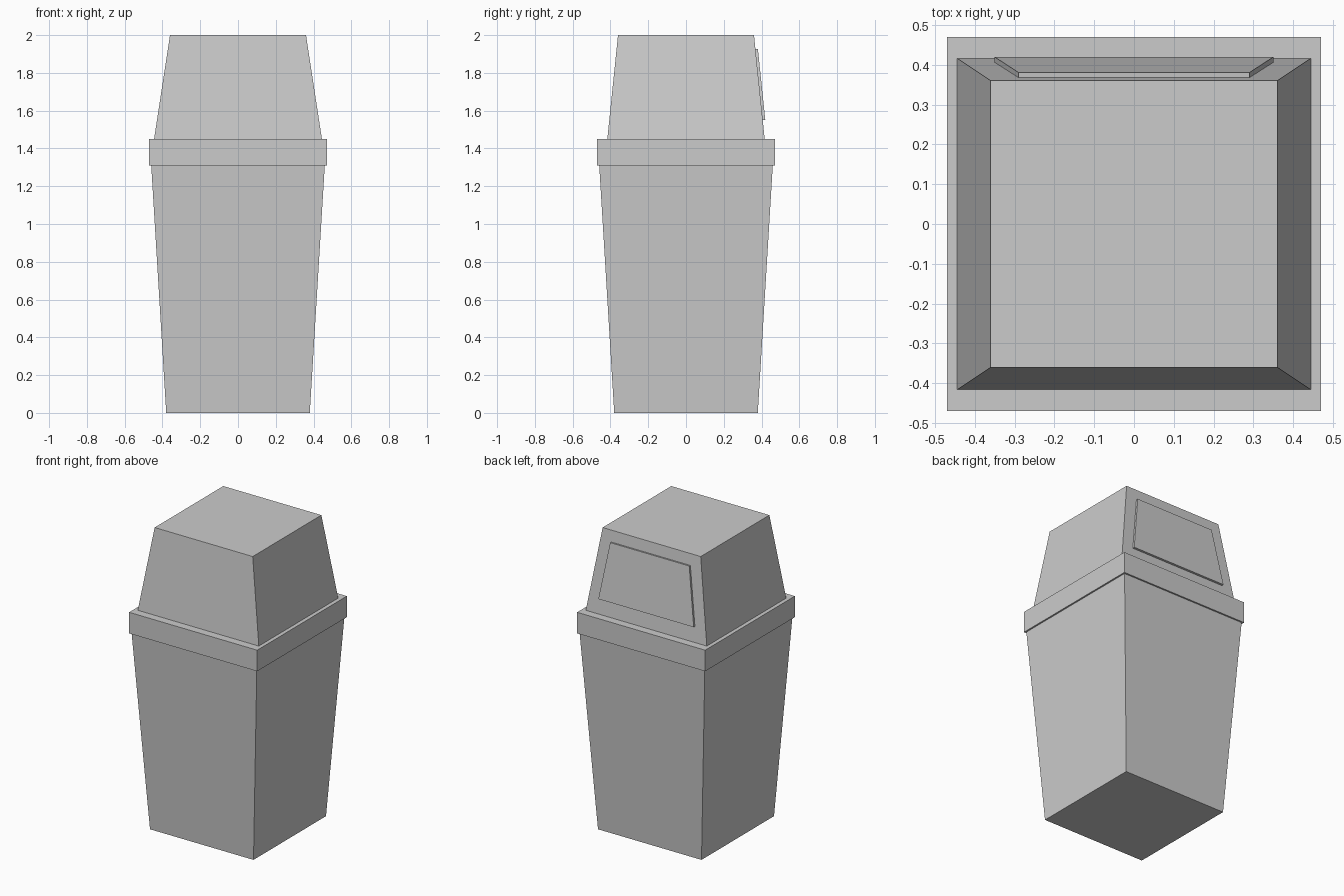
import bpy, bmesh

cube = bpy.data.objects.get("Cube")
if cube:
    bpy.data.objects.remove(cube, do_unlink=True)

grey = bpy.data.materials.new("light grey plastic")
grey.use_nodes = True
grey.diffuse_color = (0.6, 0.6, 0.6, 1)
grey.node_tree.nodes["Principled BSDF"].inputs["Base Color"].default_value = (0.6, 0.6, 0.6, 1)


def loft(name, rings):
    """Skin a stack of four-cornered rings and cap both ends."""
    bm = bmesh.new()
    loops = [[bm.verts.new(p) for p in ring] for ring in rings]
    for a, b in zip(loops, loops[1:]):
        for i in range(4):
            j = (i + 1) % 4
            bm.faces.new((a[i], a[j], b[j], b[i]))
    bm.faces.new(loops[0][::-1])
    bm.faces.new(loops[-1])
    bmesh.ops.recalc_face_normals(bm, faces=bm.faces)
    mesh = bpy.data.meshes.new(name)
    bm.to_mesh(mesh)
    bm.free()
    mesh.materials.append(grey)
    obj = bpy.data.objects.new(name, mesh)
    bpy.context.collection.objects.link(obj)
    return obj


def rect(hx, hy, z):
    return [(-hx, -hy, z), (hx, -hy, z), (hx, hy, z), (-hx, hy, z)]


# Tapered bin, collar and hood
loft("bin_body", [rect(0.38, 0.38, 0), rect(0.46, 0.46, 1.32)])
loft("collar_rim", [rect(0.47, 0.47, 1.31), rect(0.47, 0.47, 1.45)])
loft("hood", [rect(0.445, 0.417, 1.445), rect(0.36, 0.36, 2)])


# Raised flap lying on the sloped back of the hood
def flap_ring(lift):
    def hood_y(z):
        return 0.36 + (2 - z) * 0.104 + lift
    low, high = 1.55 + lift * 0.1, 1.925 + lift * 0.1
    return [(-0.35, hood_y(low), low), (0.35, hood_y(low), low),
            (0.29, hood_y(high), high), (-0.29, hood_y(high), high)]


loft("back_flap", [flap_ring(-0.01), flap_ring(0.013)])
